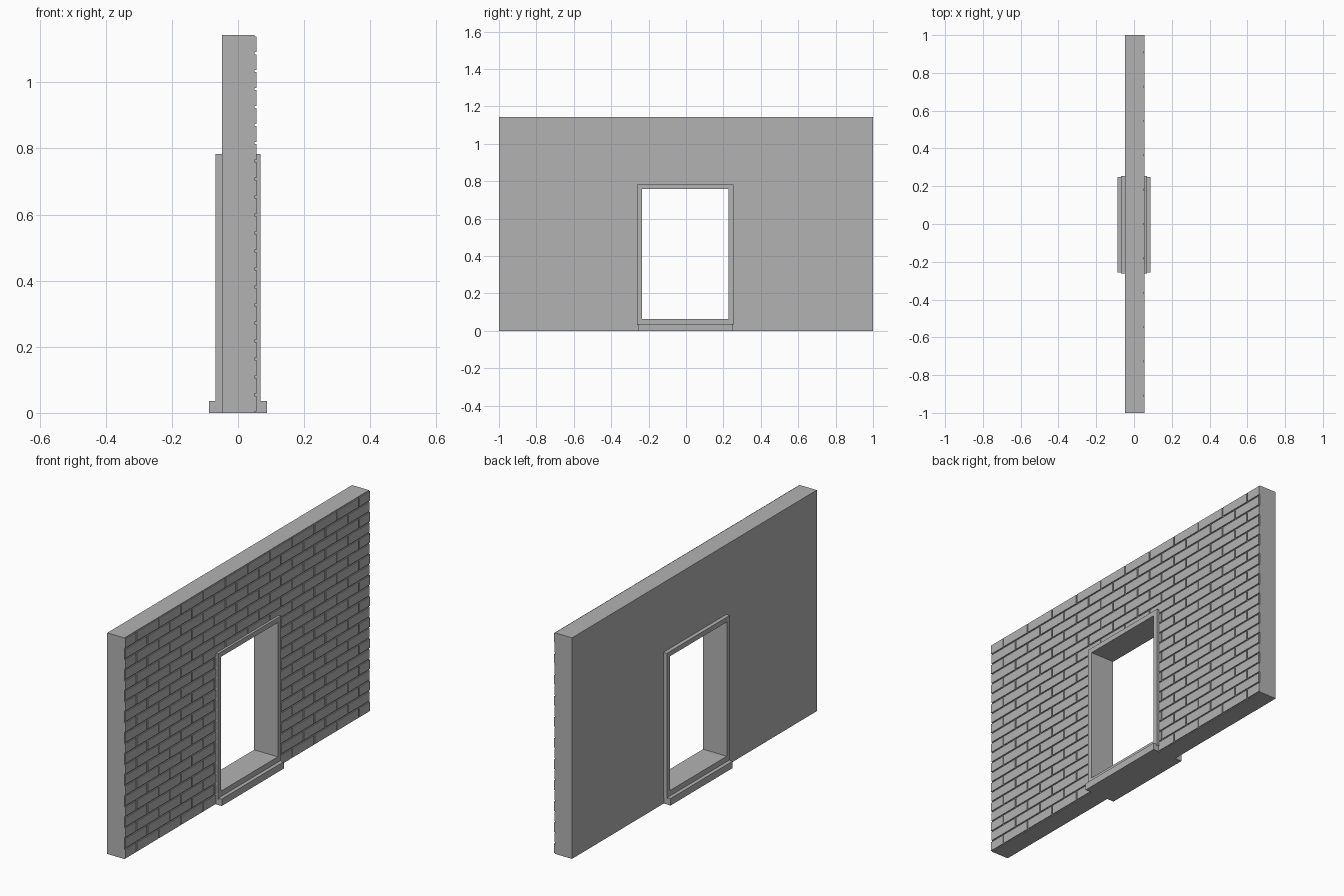
import bpy, bmesh

cube = bpy.data.objects.get("Cube")
if cube:
    bpy.data.objects.remove(cube, do_unlink=True)

grey = bpy.data.materials.new("plain_grey")
grey.use_nodes = True
COLOUR = (0.45, 0.45, 0.45, 1)
grey.diffuse_color = COLOUR
grey.node_tree.nodes["Principled BSDF"].inputs["Base Color"].default_value = COLOUR

HEIGHT = 1.143
BACK, FACE, BRICK_FACE = -0.048, 0.05, 0.0555
LEFT, RIGHT, SILL, HEAD = -0.236, 0.228, 0.064, 0.758   # clear door opening
TRIM = 0.025


def finish(name, bm):
    bmesh.ops.recalc_face_normals(bm, faces=bm.faces)
    mesh = bpy.data.meshes.new(name)
    bm.to_mesh(mesh)
    bm.free()
    mesh.materials.append(grey)
    obj = bpy.data.objects.new(name, mesh)
    bpy.context.collection.objects.link(obj)
    return obj


def add_box(bm, x0, x1, y0, y1, z0, z1, open_back=False):
    v = [bm.verts.new((x, y, z)) for x in (x0, x1) for y in (y0, y1) for z in (z0, z1)]
    faces = [(4, 6, 7, 5), (0, 1, 5, 4), (2, 6, 7, 3), (0, 4, 6, 2), (1, 3, 7, 5)]
    if not open_back:
        faces.append((0, 2, 3, 1))
    for f in faces:
        bm.faces.new([v[i] for i in f])


def extrude_x(bm, outline, x0, x1):
    face = bm.faces.new([bm.verts.new((x0, y, z)) for y, z in outline])
    result = bmesh.ops.extrude_face_region(bm, geom=[face], use_keep_orig=True)
    moved = [e for e in result["geom"] if isinstance(e, bmesh.types.BMVert)]
    bmesh.ops.translate(bm, verts=moved, vec=(x1 - x0, 0, 0))


# Wall slab with the doorway notched out
cut = TRIM / 2
l, r, h = LEFT - cut, RIGHT + cut, HEAD + cut
bm = bmesh.new()
extrude_x(bm, [(-1, 0), (l, 0), (l, h), (r, h), (r, 0), (1, 0), (1, HEIGHT), (-1, HEIGHT)], BACK, FACE)
finish("wall", bm)

# Door frame: rectangular ring running through the wall
bm = bmesh.new()
rings = []
for x in (-0.068, 0.068):
    for t in (TRIM, 0):
        corners = [(LEFT - t, SILL - t * 1.35), (RIGHT + t, SILL - t * 1.35),
                   (RIGHT + t, HEAD + t), (LEFT - t, HEAD + t)]
        rings.append([bm.verts.new((x, y, z)) for y, z in corners])
for a, b in ((0, 1), (1, 3), (3, 2), (2, 0)):
    for i in range(4):
        j = (i + 1) % 4
        bm.faces.new((rings[a][i], rings[a][j], rings[b][j], rings[b][i]))
finish("door_frame", bm)

# Doorstep below the frame
bm = bmesh.new()
add_box(bm, -0.087, 0.087, -0.257, 0.25, 0, 0.036)
finish("doorstep", bm)

# Running-bond bricks on one side of the wall
COURSES, PER_ROW, GAP = 21, 11, 0.007
course, length = HEIGHT / COURSES, 2 / PER_ROW
bm = bmesh.new()
for row in range(COURSES):
    z0, z1 = row * course + GAP / 2, (row + 1) * course - GAP / 2
    shift = length / 2 if row % 2 == 0 else 0
    for k in range(PER_ROW + 1):
        y0 = max(-1, -1 + k * length - shift + GAP / 2)
        y1 = min(1, -1 + (k + 1) * length - shift - GAP / 2)
        spans = [(y0, y1)]
        if z0 < HEAD:
            spans = [(y0, min(y1, l)), (max(y0, r), y1)]
        for s0, s1 in spans:
            if s1 - s0 > GAP:
                add_box(bm, FACE, BRICK_FACE, s0, s1, z0, z1, open_back=True)
finish("bricks", bm)
